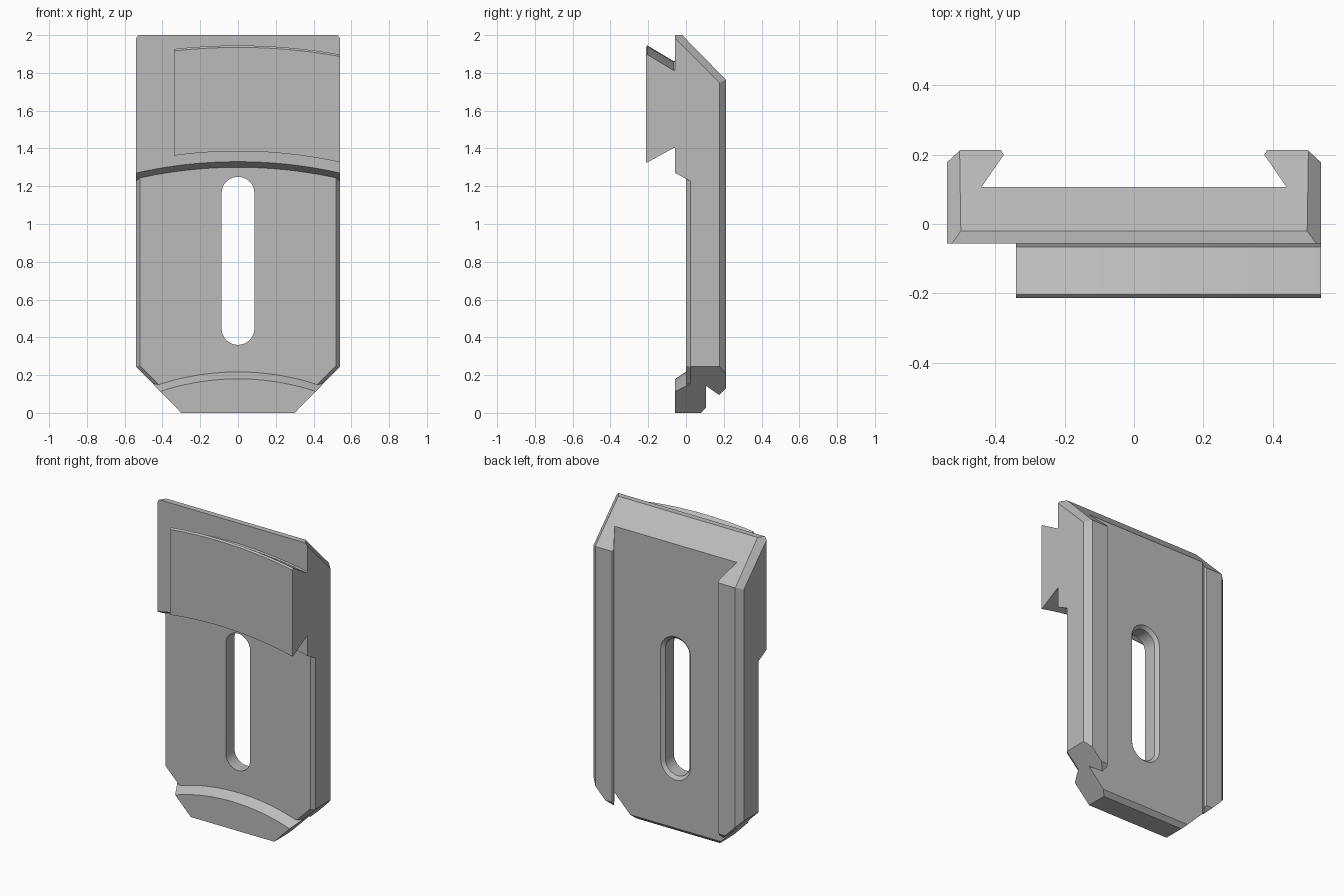
import bpy, bmesh, math
from mathutils import Vector

cube = bpy.data.objects.get("Cube")
if cube:
    bpy.data.objects.remove(cube, do_unlink=True)

HALF = 0.54          # half width
ARC_Z = -1.13        # common centre height of all arcs
FRONT = -0.057       # front of the thick pads
RECESS = 0.025       # depth where the recess edge chamfer ends

grey = bpy.data.materials.new("satin grey")
grey.use_nodes = True
grey.diffuse_color = (0.5, 0.5, 0.5, 1)
grey.node_tree.nodes["Principled BSDF"].inputs["Base Color"].default_value = (0.5, 0.5, 0.5, 1)


def loft(bm, rings):
    """Skin a list of equal-length closed rings and cap both ends."""
    rows = [[bm.verts.new(p) for p in ring] for ring in rings]
    n = len(rows[0])
    for a, b in zip(rows, rows[1:]):
        for i in range(n):
            j = (i + 1) % n
            bm.faces.new((a[i], a[j], b[j], b[i]))
    bm.faces.new(rows[0])
    bm.faces.new(rows[-1][::-1])


def cut(bm, point, normal):
    """Slice away everything on the normal side and cap the cut."""
    geom = bm.verts[:] + bm.edges[:] + bm.faces[:]
    bmesh.ops.bisect_plane(bm, geom=geom, dist=1e-5, plane_co=point,
                           plane_no=Vector(normal).normalized(), clear_outer=True)
    bmesh.ops.holes_fill(bm, edges=[e for e in bm.edges if e.is_boundary], sides=0)


def cut_pair(bm, point, normal):
    for s in (-1, 1):
        cut(bm, (s * point[0], point[1], point[2]), (s * normal[0], normal[1], normal[2]))


def cut_top(bm):
    cut(bm, (0, -0.02, 2), (0, 1, 0.98))
    cut_pair(bm, (0.5, -0.02, 2), (0.055, 0.04, 0.04))


def cut_bottom(bm):
    cut_pair(bm, (0.3, 0, 0), (1, 0, -0.98))
    cut(bm, (0, 0.08, 0), (0, 1, -1))


def finish(bm, name):
    bmesh.ops.recalc_face_normals(bm, faces=bm.faces[:])
    mesh = bpy.data.meshes.new(name)
    bm.to_mesh(mesh)
    bm.free()
    obj = bpy.data.objects.new(name, mesh)
    bpy.context.collection.objects.link(obj)
    mesh.materials.append(grey)
    return obj


def activate(obj):
    bpy.ops.object.select_all(action='DESELECT')
    obj.select_set(True)
    bpy.context.view_layer.objects.active = obj


def arc_solid(profile, x0, x1, steps=32):
    """Sweep a (depth, radius) profile along arcs around the common centre.
    A negative radius marks a flat height instead."""
    bm = bmesh.new()
    rings = []
    for i in range(steps + 1):
        x = x0 + (x1 - x0) * i / steps
        rings.append([(x, y, ARC_Z + math.sqrt(r * r - x * x) if r > 0 else -r - 1)
                      for y, r in profile])
    loft(bm, rings)
    return bm


# Back plate with dovetail channel
half = [(0.52, 0), (HALF, RECESS), (HALF, 0.178), (0.502, 0.213),
        (0.384, 0.213), (0.376, 0.2), (0.44, 0.107)]
section = half + [(-x, y) for x, y in reversed(half)]
bm = bmesh.new()
loft(bm, [[(x, y, z) for x, y in section] for z in (0, 2)])
cut_top(bm)
cut_bottom(bm)
cut_pair(bm, (0.3, RECESS, 0), (0.707, -0.8, -0.7))
plate = finish(bm, "back_plate")

# Long slot, flared towards the back
bm = bmesh.new()
rings = []
for y, r in ((-0.05, 0.087), (0.087, 0.087), (0.127, 0.127)):
    ring = []
    for end, mid in ((0, 1.163), (math.pi, 0.447)):
        for i in range(17):
            a = end + math.pi * i / 16
            ring.append((r * math.cos(a), y, mid + r * math.sin(a)))
    rings.append(ring)
loft(bm, rings)
cutter = finish(bm, "slot_cutter")
cutter.hide_render = True
mod = plate.modifiers.new("slot", 'BOOLEAN')
mod.operation = 'DIFFERENCE'
mod.solver = 'EXACT'
mod.object = cutter
activate(plate)
bpy.ops.object.modifier_apply(modifier=mod.name)
bpy.data.objects.remove(cutter, do_unlink=True)

# Upper pad with arched, sloping underside
bm = arc_solid([(FRONT, 2.46), (RECESS, 2.417), (RECESS, -3), (FRONT, -3)], -HALF, HALF)
cut_top(bm)
upper = finish(bm, "upper_pad")

# Lower lip with arched, sloping upper side
bm = arc_solid([(FRONT, 1.31), (RECESS, 1.363), (RECESS, -1), (FRONT, -1)], -HALF, HALF)
cut_bottom(bm)
lip = finish(bm, "lower_lip")

# Offset arched jaw with undercut top and bottom
jaw = finish(arc_solid([(-0.213, 3.065), (-0.204, 3.075), (-0.066, 2.992), (-0.05, 3.0),
                        (-0.05, 2.588), (-0.068, 2.588), (-0.204, 2.515), (-0.213, 2.515)],
                       -0.34, HALF), "offset_jaw")

for obj in (plate, upper, lip, jaw):
    activate(obj)
    bpy.ops.object.shade_smooth_by_angle(angle=math.radians(25))
